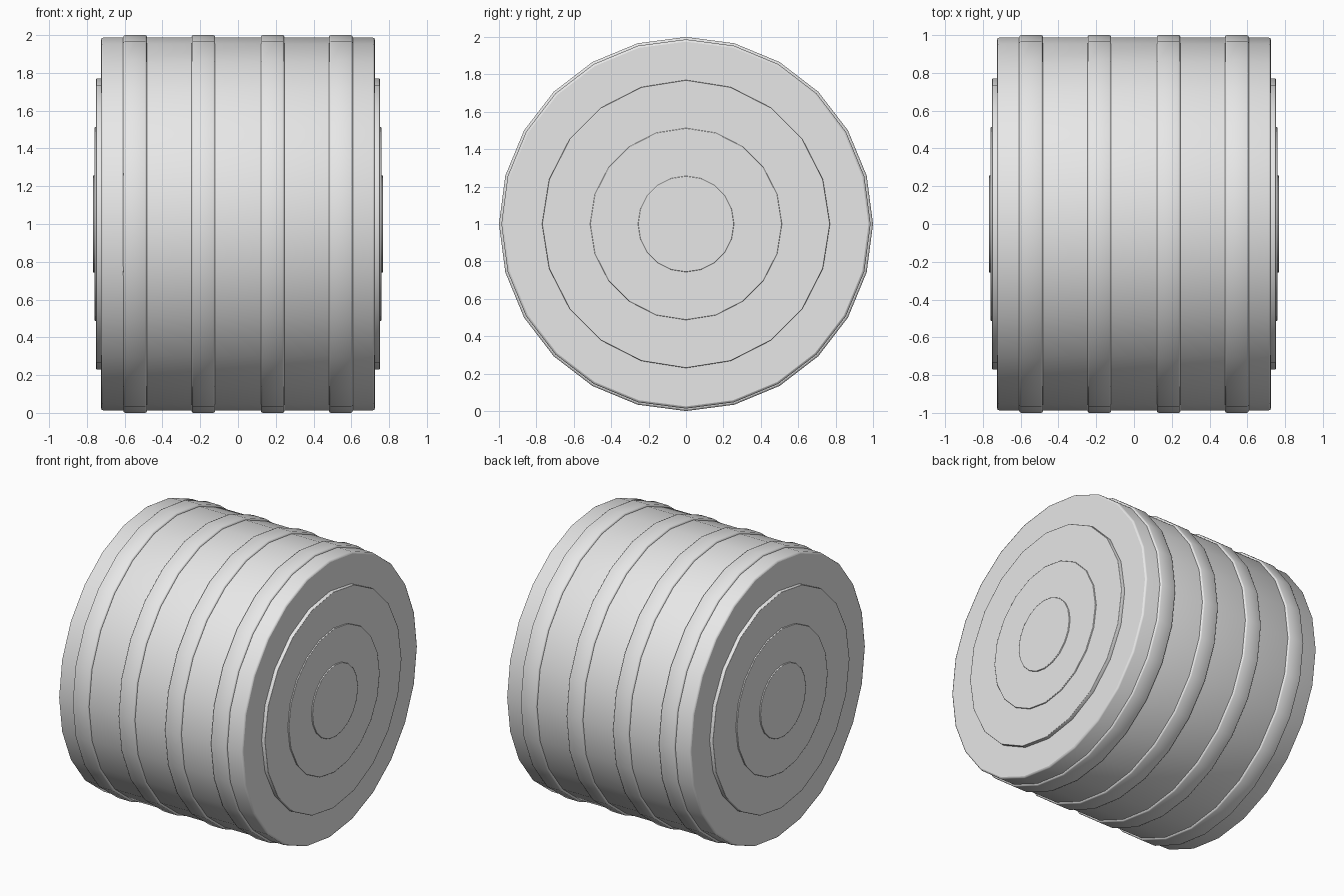
import bpy
import bmesh
from math import pi
from mathutils import Matrix

cube = bpy.data.objects.get("Cube")
if cube:
    bpy.data.objects.remove(cube, do_unlink=True)

grey = bpy.data.materials.new("plain grey")
grey.use_nodes = True
grey.diffuse_color = (0.8, 0.8, 0.8, 1)
grey.node_tree.nodes["Principled BSDF"].inputs["Base Color"].default_value = grey.diffuse_color


def drum(name, radius, x_min, x_max, sides, edge):
    """Cylinder lying along x with rounded rims, smooth wall and flat ends."""
    bm = bmesh.new()
    bmesh.ops.create_cone(bm, cap_ends=True, segments=sides, radius1=radius,
                          radius2=radius, depth=x_max - x_min)
    bmesh.ops.rotate(bm, verts=bm.verts, matrix=Matrix.Rotation(pi / 2, 3, 'Y'))
    bmesh.ops.translate(bm, verts=bm.verts, vec=((x_min + x_max) / 2, 0, 1))
    rims = [e for e in bm.edges if e.calc_face_angle() > 1]
    bmesh.ops.bevel(bm, geom=rims, offset=edge, segments=2, profile=0.5,
                    affect='EDGES')
    bm.normal_update()
    for f in bm.faces:
        f.smooth = abs(f.normal.x) < 0.99
    mesh = bpy.data.meshes.new(name)
    bm.to_mesh(mesh)
    bm.free()
    mesh.materials.append(grey)
    obj = bpy.data.objects.new(name, mesh)
    bpy.context.collection.objects.link(obj)
    return obj


# Main barrel
drum("barrel", 0.987, -0.725, 0.725, 24, 0.012)

# Four raised hoops around the barrel
for i, x in enumerate((-0.545, -0.183, 0.183, 0.545)):
    drum(f"hoop_{i + 1}", 1.0, x - 0.0625, x + 0.0625, 24, 0.01)

# Stepped discs on both ends, each standing slightly proud of the last
for side, sign in (("left", 1), ("right", -1)):
    for part, radius, reach in (("outer", 0.77, 0.751),
                                ("middle", 0.513, 0.759),
                                ("inner", 0.257, 0.767)):
        x_min, x_max = sorted((sign * 0.7, sign * reach))
        drum(f"{side}_{part}_disc", radius, x_min, x_max, 20, 0.003)
